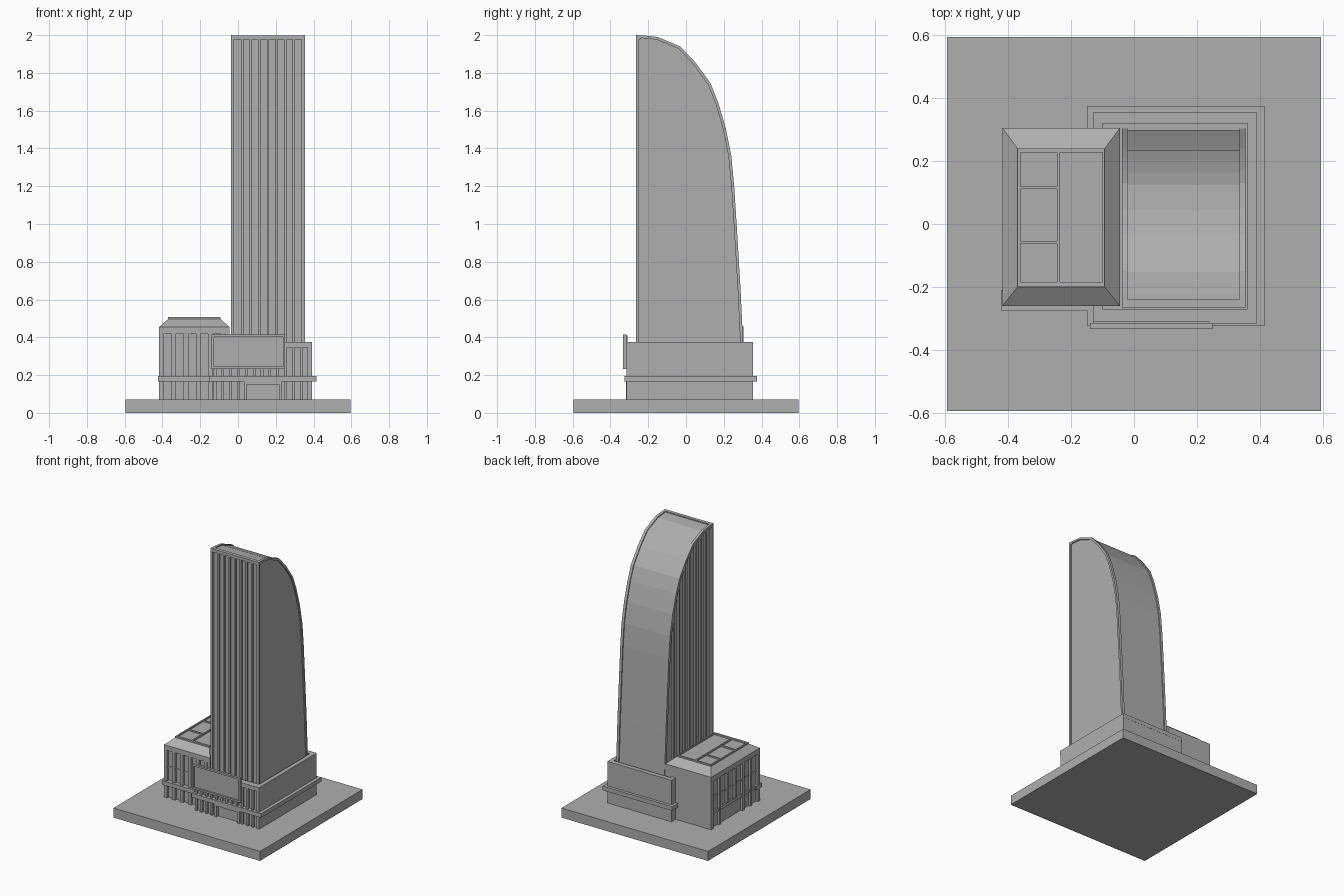
import bpy, bmesh
from mathutils import Vector

if "Cube" in bpy.data.objects:
    bpy.data.objects.remove(bpy.data.objects["Cube"])

grey = bpy.data.materials.new("dark_grey")
grey.diffuse_color = (.43, .43, .43, 1)
grey.use_nodes = True
grey.node_tree.nodes["Principled BSDF"].inputs["Base Color"].default_value = grey.diffuse_color


def mesh(name, verts, faces):
    me = bpy.data.meshes.new(name)
    bm = bmesh.new()
    vs = [bm.verts.new(v) for v in verts]
    for f in faces:
        bm.faces.new([vs[i] for i in f])
    bmesh.ops.recalc_face_normals(bm, faces=bm.faces[:])
    bm.to_mesh(me)
    bm.free()
    me.materials.append(grey)
    ob = bpy.data.objects.new(name, me)
    bpy.context.collection.objects.link(ob)
    return ob


def frustum(name, lo, hi, z0, z1):
    """lo / hi = (x0, x1, y0, y1) at bottom and top"""
    v = []
    for (x0, x1, y0, y1), z in ((lo, z0), (hi, z1)):
        v += [(x0, y0, z), (x1, y0, z), (x1, y1, z), (x0, y1, z)]
    sides = [(i, (i + 1) % 4, (i + 1) % 4 + 4, i + 4) for i in range(4)]
    return mesh(name, v, sides + [(0, 1, 2, 3), (4, 5, 6, 7)])


def box(name, x0, x1, y0, y1, z0, z1):
    return frustum(name, (x0, x1, y0, y1), (x0, x1, y0, y1), z0, z1)


def rim(name, o, i, z0, z1):
    """rectangular border between outer o and inner i rectangles"""
    box(name + "_front", o[0], o[1], o[2], i[2], z0, z1)
    box(name + "_back", o[0], o[1], i[3], o[3], z0, z1)
    box(name + "_left", o[0], i[0], i[2], i[3], z0, z1)
    box(name + "_right", i[1], o[1], i[2], i[3], z0, z1)


def slab(name, prof, x0, x1):
    """extrude a (y, z) profile along x"""
    n = len(prof)
    v = [(x, y, z) for x in (x0, x1) for y, z in prof]
    f = [(i, (i + 1) % n, (i + 1) % n + n, i + n) for i in range(n)]
    return mesh(name, v, f + [tuple(range(n)), tuple(range(n, 2 * n))])


def inset(curve, d):
    """shift an open curve inwards (down and towards the front)"""
    out = []
    for i, p in enumerate(curve):
        a = Vector(curve[max(i - 1, 0)])
        b = Vector(curve[min(i + 1, len(curve) - 1)])
        t = (b - a).normalized()
        out.append((p[0] + t.y * d, p[1] - t.x * d))
    return out


def height(curve, y):
    for (ya, za), (yb, zb) in zip(curve, curve[1:]):
        if ya <= y <= yb:
            return za + (zb - za) * (y - ya) / (yb - ya)
    return curve[0][1]


def side_frame(name, curve, width, x0, x1):
    """curved border strip plus its straight front post"""
    inner = inset(curve, width)
    n = len(curve)
    v = [(x, y, z) for x in (x0, x1) for c in (curve, inner) for y, z in c]
    f = []
    for i in range(n - 1):
        a, b, c, d = i, n + i, 2 * n + i, 3 * n + i
        f += [(a, a + 1, b + 1, b), (c, d, d + 1, c + 1),
              (a, c, c + 1, a + 1), (b, b + 1, d + 1, d)]
    f += [(0, n, 3 * n, 2 * n), (n - 1, 2 * n - 1, 4 * n - 1, 3 * n - 1)]
    mesh(name, v, f)
    box(name + "_post", x0, x1, -.265, -.265 + width, .3, 1.985)


# ground plinth
box("plinth", -.595, .595, -.595, .595, 0, .07)

# tower: sail profile with recessed core between two side frames
curve = [(-.265, 2), (-.22, 1.998), (-.15, 1.99), (-.03, 1.94), (.05, 1.855),
         (.13, 1.745), (.17, 1.645), (.21, 1.51), (.24, 1.36), (.255, 1.2),
         (.268, 1.0), (.288, .67), (.303, .36), (.305, .3)]
core = inset(curve, .007)
core[0] = (-.25, core[0][1])
slab("tower_core", core + [(-.25, .3)], -.022, .347)
side_frame("tower_left_frame", curve, .02, -.038, -.02)
side_frame("tower_right_frame", curve, .015, .335, .355)
box("tower_top_beam", -.038, .355, -.265, -.24, 1.978, 1.999)

# tower fins on the front and left
for i in range(7):
    x = .022 + i * .0455
    box("tower_front_fin", x - .006, x + .006, -.263, -.245, .3, 1.985)
for i in range(7):
    y = -.185 + i * .062
    box("tower_left_fin", -.035, -.02, y - .008, y + .008, .3,
        height(curve, y + .008) - .015)

# podium with parapet and string course
box("podium_core", -.13, .389, -.297, .353, .07, .345)
box("podium_right_wall", .37, .391, -.314, .354, .07, .345)
rim("podium_parapet", (-.13, .391, -.316, .354), (-.1, .36, -.27, .32), .345, .375)
box("podium_band", -.15, .415, -.325, .375, .165, .195)

# podium front columns and entrance
for i in range(13):
    x = -.122 + i * .0415
    box("podium_upper_column", x - .007, x + .007, -.314, -.29, .195, .345)
    if not .04 < x < .225:
        box("podium_lower_column", x - .007, x + .007, -.314, -.29, .07, .165)
for x in (.04, .225):
    box("entrance_jamb", x - .008, x + .008, -.318, -.29, .07, .165)
box("entrance_lintel", .04, .225, -.318, -.29, .15, .165)

# display board
box("board_panel", -.13, .24, -.322, -.31, .24, .41)
box("board_bottom", -.14, .25, -.333, -.315, .233, .246)
box("board_top", -.14, .25, -.333, -.315, .402, .415)
for x in (-.14, .238):
    box("board_side", x, x + .012, -.333, -.315, .246, .402)

# side block: recessed core, solid back, top beam
box("block_core", -.402, -.045, -.243, .295, .07, .43)
box("block_back_wall", -.418, -.045, .28, .305, .07, .42)
box("block_inner_wall", -.065, -.045, -.26, .305, .07, .42)
box("block_top_beam", -.418, -.045, -.26, .305, .418, .455)
for i in range(6):
    x = -.403 + i * .065
    box("block_front_column", x - .015, x + .01, -.26, -.235, .07, .42)
for i in range(7):
    y = -.25 + i * .09
    z = .195 if i in (3, 4) else .07
    box("block_left_column", -.418, -.395, y - .01, y + .01, z, .42)
box("block_front_rail", -.415, -.045, -.248, -.235, .287, .297)
box("block_left_rail", -.407, -.395, -.25, .29, .287, .297)
box("block_left_lintel", -.412, -.395, -.25, .29, .17, .195)
box("block_band", -.423, -.14, -.275, -.21, .165, .195)

# sloped roof with framed panels
top = (-.37, -.093, -.2, .24)
frustum("block_roof", (-.418, -.045, -.26, .305), top, .455, .497)
rim("roof_border", top, (-.36, -.1, -.185, .228), .496, .507)
box("roof_divider", -.245, -.235, -.185, .228, .496, .507)
for y in (-.058, .115):
    box("roof_crossbar", -.36, -.245, y - .004, y + .004, .496, .507)
